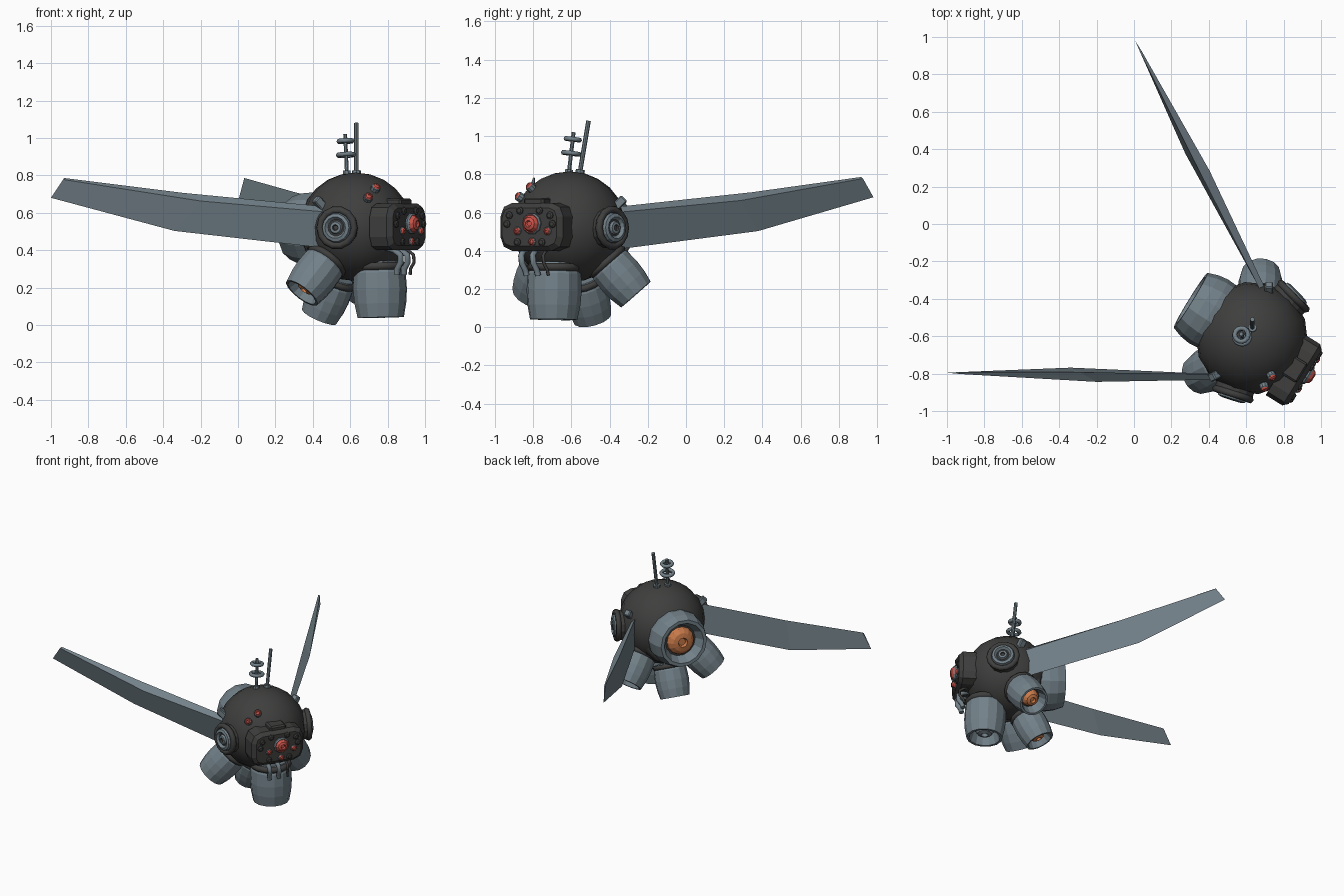
import bpy, bmesh
from math import sin, cos, pi, radians
from mathutils import Vector, Matrix

old = bpy.data.objects.get("Cube")
if old:
    bpy.data.objects.remove(old)


def material(name, rgb):
    m = bpy.data.materials.new(name)
    m.use_nodes = True
    m.diffuse_color = (*rgb, 1)
    m.node_tree.nodes["Principled BSDF"].inputs["Base Color"].default_value = (*rgb, 1)
    return m


METAL, DARK, RED, ORANGE = range(4)
MATS = [material("blue grey metal", (0.17, 0.22, 0.25)),
        material("charcoal", (0.05, 0.049, 0.048)),
        material("lens red", (0.6, 0.09, 0.07)),
        material("nozzle orange", (0.6, 0.2, 0.07))]

# Body frame: local front is -y, turned and placed in the scene
FRAME = Matrix.Translation((0.63, -0.61, 0.525)) @ Matrix.Rotation(radians(58.3), 4, 'Z')


def finish(name, bm, frame=FRAME, mat=None, smooth=False):
    bmesh.ops.recalc_face_normals(bm, faces=bm.faces)
    for f in bm.faces:
        f.smooth = smooth
        if mat is not None:
            f.material_index = mat
    me = bpy.data.meshes.new(name)
    bm.to_mesh(me)
    bm.free()
    for m in MATS:
        me.materials.append(m)
    ob = bpy.data.objects.new(name, me)
    ob.matrix_world = frame
    bpy.context.collection.objects.link(ob)
    return ob


def aim(pos, direction):
    rot = Vector(direction).to_track_quat('Z', 'Y').to_matrix().to_4x4()
    return Matrix.Translation(pos) @ rot


def lathe(name, profile, pos, direction, n=12):
    """Turn (radius, height, material) points about an axis."""
    bm = bmesh.new()
    rings = [[bm.verts.new((r * cos(2 * pi * i / n), r * sin(2 * pi * i / n), h))
              for i in range(n)] for r, h, _ in profile]
    for a, b, p in zip(rings, rings[1:], profile[1:]):
        for i in range(n):
            j = (i + 1) % n
            bm.faces.new((a[i], a[j], b[j], b[i])).material_index = p[2]
    bm.faces.new(rings[0]).material_index = profile[0][2]
    bm.faces.new(rings[-1]).material_index = profile[-1][2]
    finish(name, bm, FRAME @ aim(pos, direction))


def ring(name, pos, direction, R, r, mat, n=14):
    """Solid torus."""
    bm = bmesh.new()
    k = 6
    grid = [[bm.verts.new(((R + r * cos(2 * pi * j / k)) * cos(2 * pi * i / n),
                           (R + r * cos(2 * pi * j / k)) * sin(2 * pi * i / n),
                           r * sin(2 * pi * j / k))) for j in range(k)] for i in range(n)]
    for i in range(n):
        for j in range(k):
            a, b = grid[i], grid[(i + 1) % n]
            bm.faces.new((a[j], b[j], b[(j + 1) % k], a[(j + 1) % k]))
    finish(name, bm, FRAME @ aim(pos, direction), mat, True)


def rod(name, a, b, r, mat=METAL):
    a, b = Vector(a), Vector(b)
    lathe(name, [(r, 0, mat), (r, (b - a).length, mat)], a, b - a, 8)


def box(name, size, pos, direction=(0, 0, 1), mat=DARK, bevel=0.01):
    bm = bmesh.new()
    bmesh.ops.create_cube(bm, size=1)
    bmesh.ops.scale(bm, vec=size, verts=bm.verts)
    bmesh.ops.bevel(bm, geom=bm.edges[:], offset=bevel, segments=1, affect='EDGES')
    finish(name, bm, FRAME @ aim(pos, direction), mat)


# Spherical body, slightly wider than tall
bm = bmesh.new()
bmesh.ops.create_uvsphere(bm, u_segments=14, v_segments=12, radius=0.29)
bmesh.ops.scale(bm, vec=(1.04, 1.04, 1), verts=bm.verts)
finish("body", bm, FRAME, DARK, True)


# Thruster pods with a hollow mouth and inner nozzle
def pod(name, pos, direction, R, half, nozzle, collar=0.85):
    d = Vector(direction).normalized()
    c = ORANGE if nozzle else METAL
    lathe(name, [(R * .8, -half, METAL), (R * .97, -half * .6, METAL), (R, 0, METAL),
                 (R * .96, half * .5, METAL), (R * .86, half, METAL),
                 (R * .74, half, METAL), (R * .56, half * .45, METAL),
                 (R * .5, half * .45, DARK), (R * .47, half * .6, c),
                 (R * .34, half * .8, c), (R * .17, half * .86, c),
                 (R * .13, half * .7, c)], pos, d, 14)
    ring(name + "_collar", Vector(pos) - d * half * .82, d, R * collar, R * .16, DARK)


pod("front_pod", (0, -0.152, -0.335), (0, -0.03, -1), 0.145, 0.15, False)
pod("rear_lower_pod", (0, 0.175, -0.372), (0, 0.45, -0.89), 0.118, 0.12, True)
pod("main_thruster", (0, 0.27, -0.012), (0, 1, 0.06), 0.2, 0.115, True, 0.96)
for s, side in ((1, "left"), (-1, "right")):
    pod(side + "_pod", (s * 0.25, 0.1, -0.26), (s * 0.57, 0.33, -0.75), 0.122, 0.125, True)

    # Round side hub with a dark rim and stepped lens
    hub, facing = (s * 0.308, -0.072, -0.005), (s * 0.97, -0.24, 0.02)
    lathe(side + "_hub", [(.105, -.1, DARK), (.105, .0, DARK),
                          (.08, .008, DARK), (.075, .026, METAL),
                          (.058, .032, METAL), (.045, .016, METAL), (.036, .016, DARK),
                          (.03, .03, METAL), (.016, .032, METAL), (.012, .022, DARK)],
          hub, facing, 14)
    ring(side + "_hub_rim", hub, facing, 0.096, 0.02, DARK)
    box(side + "_wing_strut", (0.045, 0.045, 0.1), (s * 0.262, 0.055, 0.115),
        (s * 0.6, 0.35, 0.7), METAL, 0.006)


# Long bladed wings: top edge, outer ridge and inward lower edge
def wing(name, origin, angle, s):
    d = Vector((cos(radians(angle)), sin(radians(angle)), 0))
    out = Vector((-d.y, d.x, 0)) * s
    # each section: top, outer ridge, bottom as (along, height, offset)
    sections = [[(-.07, .628, -.012), (-.07, .6, .015), (-.07, .405, -.01)],
                [(.74, .706, -.012), (.65, .663, .038), (.79, .503, -.036)],
                [(1.38, .786, -.004), (1.385, .778, .006), (1.45, .68, 0)]]
    bm = bmesh.new()
    loops = [[bm.verts.new(Vector(origin) + d * u + out * w + Vector((0, 0, z)))
              for u, z, w in sec] for sec in sections]
    for a, b in zip(loops, loops[1:]):
        for i in range(3):
            j = (i + 1) % 3
            bm.faces.new((a[i], a[j], b[j], b[i]))
    bm.faces.new(loops[0])
    bm.faces.new(loops[-1])
    finish(name, bm, Matrix(), METAL)


wing("right_wing", (0.45, -0.815, 0), 179.2, 1)
wing("left_wing", (0.666, -0.31, 0), 117.1, -1)

# Face plate: rounded slab with chamfered front
bm = bmesh.new()
bmesh.ops.create_cube(bm, size=1)
bmesh.ops.scale(bm, vec=(0.385, 0.13, 0.25), verts=bm.verts)
bmesh.ops.translate(bm, vec=(-0.028, -0.288, 0.0), verts=bm.verts)
along = [e for e in bm.edges if abs(e.verts[0].co.y - e.verts[1].co.y) > 0.1]
bmesh.ops.bevel(bm, geom=along, offset=0.07, segments=2, profile=0.5, affect='EDGES')
rim = [e for e in bm.edges if all(v.co.y < -0.33 for v in e.verts)]
bmesh.ops.bevel(bm, geom=rim, offset=0.025, segments=1, affect='EDGES')
finish("face_plate", bm, FRAME, DARK)
box("brow_block", (0.12, 0.1, 0.06), (-0.02, -0.28, 0.122))


# Lenses: metal socket with a red centre
def lens(name, pos, direction, r):
    lathe(name, [(r * 1.25, -r, METAL), (r * 1.25, r * .2, METAL), (r * 1.1, r * .4, METAL),
                 (r, r * .35, RED), (r * .75, r * .75, RED), (r * .4, r * .9, RED),
                 (r * .28, r * .7, RED)], pos, direction, 10)


FRONT = (0, -1, 0)
lens("main_eye", (-0.01, -0.353, 0.017), FRONT, 0.045)
for i, (x, z) in enumerate(((-0.1, -0.022), (0.085, -0.022), (-0.01, -0.078))):
    lens("small_eye_%d" % i, (x, -0.355, z), FRONT, 0.018)
for i, p in enumerate(((-0.121, -0.204, 0.215), (-0.193, -0.2, 0.162))):
    p = Vector(p)
    rod("brow_eye_stalk_%d" % i, p * .85, p, 0.017)
    lens("brow_eye_%d" % i, p * .985, p, 0.02)

# Dark studs on the face
for s in (1, -1):
    for x, z in ((.06, .085), (.125, .06), (.14, .015), (.075, -.08)):
        lathe("face_stud", [(.02, -.01, DARK), (.02, .006, DARK), (.012, .012, DARK)],
              (s * x - 0.025, -0.353, z), FRONT, 8)

# Hooked feeler pipes below the face
for i, x in enumerate((-0.1, -0.03, 0.035)):
    cu = bpy.data.curves.new("feeler_%d" % i, 'CURVE')
    cu.dimensions = '3D'
    cu.bevel_depth = 0.017 if i < 2 else 0.009
    cu.bevel_resolution = 1
    cu.use_fill_caps = True
    sp = cu.splines.new('POLY')
    path = ((-.25, -.11), (-.3, -.125), (-.335, -.15), (-.335, -.19),
            (-.31, -.225), (-.305, -.255))
    sp.points.add(len(path) - 1)
    for k, (pt, (y, z)) in enumerate(zip(sp.points, path)):
        pt.co = (x + k * 0.005, y, z, 1)
    cu.materials.append(MATS[METAL if i < 2 else DARK])
    ob = bpy.data.objects.new("feeler_%d" % i, cu)
    ob.matrix_world = FRAME
    bpy.context.collection.objects.link(ob)

# Antennas on top, placed by scene position
to_local = FRAME.inverted()


def mast(name, a, b, r):
    a, b = to_local @ Vector(a), to_local @ Vector(b)
    rod(name, a, b, r)
    rod(name + "_base", a, a + (b - a).normalized() * 0.035, r * 2)
    return a, b


mast("tall_antenna", (0.633, -0.558, 0.79), (0.633, -0.51, 1.08), 0.012)
a, b = mast("ringed_antenna", (0.583, -0.615, 0.79), (0.573, -0.588, 1.02), 0.011)
for t, R in ((0.52, 0.042), (0.84, 0.036)):
    ring("antenna_ring", a.lerp(b, t), b - a, R, 0.013, METAL)
    rod("antenna_spoke", a.lerp(b, t) - Vector((R, 0, 0)), a.lerp(b, t) + Vector((R, 0, 0)), 0.006)
